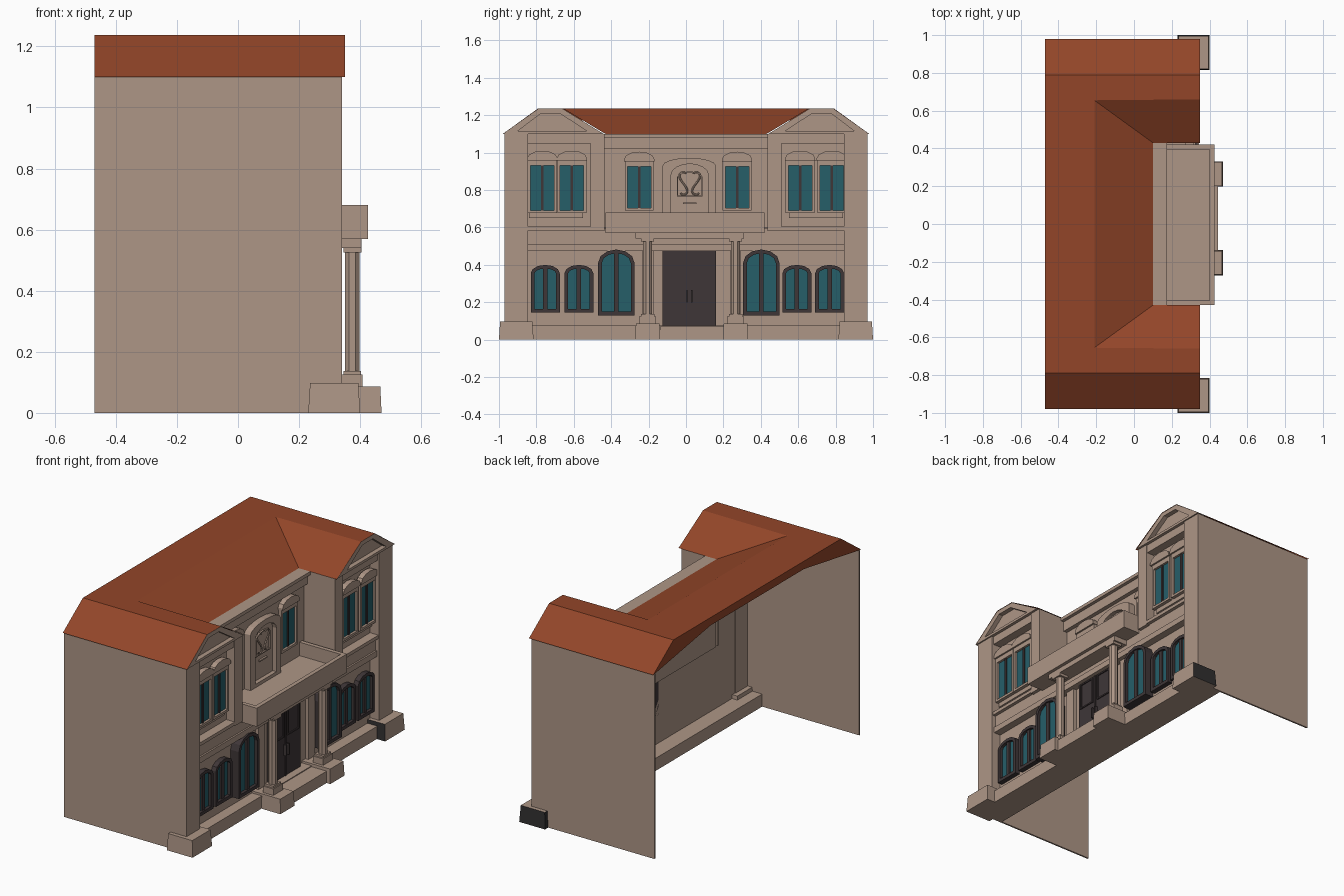
import bpy, bmesh, math

if "Cube" in bpy.data.objects:
    bpy.data.objects.remove(bpy.data.objects["Cube"])

def mat(name, col):
    m = bpy.data.materials.new(name)
    m.diffuse_color = (*col, 1)
    m.use_nodes = True
    m.node_tree.nodes["Principled BSDF"].inputs["Base Color"].default_value = m.diffuse_color
    return m

WALL = mat("tan_stone", (.42, .305, .24))
ROOF = mat("roof_red", (.29, .06, .022))
GLASS = mat("teal_glass", (.019, .112, .141))
DARK = mat("dark_wood", (.049, .037, .039))
SHADE = mat("charcoal_stone", (.03, .028, .029))

def make(name, verts, faces, m):
    me = bpy.data.meshes.new(name)
    me.from_pydata(verts, [], faces)
    bm = bmesh.new()
    bm.from_mesh(me)
    bmesh.ops.recalc_face_normals(bm, faces=bm.faces)
    bm.to_mesh(me)
    bm.free()
    me.materials.append(m)
    ob = bpy.data.objects.new(name, me)
    bpy.context.collection.objects.link(ob)
    return ob

def prism(name, pts, x0, x1, m=WALL):
    """Facade outline (y, z) pushed out from x0 to x1."""
    n = len(pts)
    v = [(x, y, z) for x in (x0, x1) for y, z in pts]
    f = [list(range(n)), list(range(n, 2 * n))]
    f += [(i, (i + 1) % n, n + (i + 1) % n, n + i) for i in range(n)]
    return make(name, v, f, m)

def ring(name, outer, inner, x0, x1, m=WALL):
    """Frame between two facade outlines."""
    n = len(outer)
    v = [(x, y, z) for x in (x0, x1) for loop in (outer, inner) for y, z in loop]
    f = []
    for i in range(n):
        j = (i + 1) % n
        for a, b in ((0, n), (2 * n, 3 * n), (0, 2 * n), (n, 3 * n)):
            f.append((a + i, a + j, b + j, b + i))
    return make(name, v, f, m)

def rect(y0, y1, z0, z1):
    return [(y0, z0), (y1, z0), (y1, z1), (y0, z1)]

def box(name, x0, x1, y0, y1, z0, z1, m=WALL):
    return prism(name, rect(y0, y1, z0, z1), x0, x1, m)

def arch(y0, y1, z0, spring, top, n=6):
    c, w = (y0 + y1) / 2, (y1 - y0) / 2
    return [(y0, z0), (y1, z0)] + [(c + w * math.cos(math.pi * i / n),
            spring + (top - spring) * math.sin(math.pi * i / n)) for i in range(n + 1)]

def taper(name, x0, x1, y0, y1, z1, d):
    """Plinth block, a little narrower at the top."""
    v = [(x0, y0, 0), (x1, y0, 0), (x1, y1, 0), (x0, y1, 0),
         (x0 + d, y0 + d, z1), (x1 - d, y0 + d, z1), (x1 - d, y1 - d, z1), (x0 + d, y1 - d, z1)]
    return make(name, v, [(0, 1, 2, 3), (4, 5, 6, 7), (0, 1, 5, 4), (1, 2, 6, 5), (2, 3, 7, 6), (3, 0, 4, 7)], WALL)

# Roof sheet: flat crown, outer and inner wing slopes, centre slope, back fascia
B, F = -.47, .35
rv, rf = [], []
def rface(*p):
    rf.append(list(range(len(rv), len(rv) + len(p))))
    rv.extend(p)
for s in (-1, 1):
    rface((B, s * .98, 1.1), (F, s * .98, 1.1), (F, s * .79, 1.237), (B, s * .79, 1.237))
    rface((B, s * .79, 1.237), (F, s * .79, 1.237), (F, s * .66, 1.237), (-.21, s * .655, 1.237), (B, s * .655, 1.237))
    rface((-.21, s * .655, 1.237), (F, s * .66, 1.237), (F, s * .43, 1.1), (.1, s * .43, 1.1))
    rface((B, s * .98, 1.1), (B, s * .79, 1.237), (B, s * .44, 1.237), (B, s * .44, 1.19))
rface((B, -.655, 1.237), (-.21, -.655, 1.237), (-.21, .655, 1.237), (B, .655, 1.237))
rface((-.21, -.655, 1.237), (.1, -.43, 1.1), (.1, .43, 1.1), (-.21, .655, 1.237))
rface((B, -.44, 1.19), (B, .44, 1.19), (B, .44, 1.237), (B, -.44, 1.237))
roof = make("roof", rv, rf, ROOF)
bm = bmesh.new()
bm.from_mesh(roof.data)
bmesh.ops.remove_doubles(bm, verts=bm.verts, dist=.001)
bmesh.ops.recalc_face_normals(bm, faces=bm.faces)
bm.to_mesh(roof.data)
bm.free()

# Ground floor wall, base and entablature
box("ground_wall", .27, .28, -.96, .965, 0, .6)
box("base", .17, .345, -.96, .965, 0, .075)
box("ground_cornice", .27, .325, -.86, .865, .475, .51)
box("ground_entablature", .27, .315, -.86, .865, .51, .595)

# Wings, built on both sides
for s in (-1, 1):
    side = "left" if s < 0 else "right"
    def R(a, b, z0, z1):
        return rect(*sorted((s * a, s * b)), z0, z1)
    prism(side + "_side_wall", R(.96, .97, 0, 1.1), -.47, .285)
    prism(side + "_corner_pilaster", R(.845, .97, 0, 1.1), .265, .34)
    prism(side + "_wing_wall", R(.44, .96, .595, 1.1), .27, .28)
    prism(side + "_inner_wall", R(.435, .45, .58, 1.1), .1, .335)
    prism(side + "_inner_pilaster", R(.435, .51, .58, 1.1), .27, .335)
    prism(side + "_sill", R(.5, .85, .585, .605), .27, .335)
    prism(side + "_upper_band", R(.5, .85, 1.05, 1.1), .27, .33)
    prism(side + "_window_panel", R(.55, .84, .65, .96), .27, .295)
    # Flat-topped gable with a sunken field
    g = [(s * y, z) for y, z in ((.98, 1.1), (.79, 1.235), (.66, 1.235), (.44, 1.1))]
    h = [(s * y, z) for y, z in ((.9, 1.115), (.775, 1.21), (.675, 1.21), (.53, 1.115))]
    ring(side + "_gable_trim", g, h, .31, .348)
    prism(side + "_gable_field", g, .295, .32)
    # Corner plinth
    p = taper(side + "_corner_plinth", .23, .4, *sorted((s * 1.0, s * .815)), .098, .006)
    if s > 0:
        p.data.materials.append(SHADE)
        for f in p.data.polygons:
            if abs(f.normal.y) > .8 or f.normal.x < -.8:
                f.material_index = 1

# Centre upper wall with cornice
box("centre_wall", .11, .13, -.44, .435, .57, 1.1)
box("centre_frieze", .1, .155, -.44, .435, 1.02, 1.08)
box("centre_cornice", .1, .175, -.44, .435, 1.08, 1.1)

# Balcony
box("balcony_floor", .12, .42, -.43, .42, .57, .6)
box("balcony_front", .4, .425, -.43, .42, .57, .68)
box("balcony_left", .12, .41, -.43, -.405, .57, .68)
box("balcony_right", .12, .41, .395, .42, .57, .68)
box("balcony_beam", .27, .405, -.27, .31, .54, .57)

# Columns
for y in (-.205, .265):
    taper("column_plinth", .27, .47, y - .067, y + .067, .087, .004)
    box("column_base", .34, .408, y - .045, y + .045, .085, .125)
    box("column_foot", .345, .402, y - .036, y + .036, .125, .137)
    bpy.ops.mesh.primitive_cylinder_add(vertices=8, radius=.026, depth=.42, location=(.374, y, .335),
                                        rotation=(0, 0, math.pi / 8))
    bpy.context.object.name = "column"
    bpy.context.object.data.materials.append(WALL)
    box("column_capital", .345, .405, y - .035, y + .035, .525, .545)
    box("wall_pilaster", .275, .3, y - .03, y + .03, .075, .54)
box("door_step", .27, .445, -.14, .2, 0, .07)

# Double door
box("door", .27, .3, -.125, .16, .075, .5, DARK)
box("door_seam", .3, .305, .014, .021, .075, .5, DARK)
for y0, y1 in ((-.11, .0), (.035, .145)):
    ring("door_panel_trim", rect(y0, y1, .31, .47), rect(y0 + .008, y1 - .008, .318, .462), .3, .306, DARK)
for y in (.002, .027):
    box("door_handle", .3, .318, y, y + .007, .2, .265, DARK)

# Arched ground floor windows
def ground_window(y0, y1, z0, spring, top, x1):
    t = .02
    ring("arched_frame", arch(y0, y1, z0, spring, top), arch(y0 + t, y1 - t, z0 + t, spring, top - t), .275, x1, DARK)
    prism("arched_glass", arch(y0 + .01, y1 - .01, z0 + .01, spring, top - .01), .275, x1 - .018, GLASS)
    c = (y0 + y1) / 2
    box("arched_mullion", .28, x1 - .008, c - .012, c + .012, z0 + .01, top - .012, DARK)

for y0, y1 in ((-.83, -.675), (-.65, -.495), (.515, .67), (.69, .845)):
    ground_window(y0, y1, .145, .355, .4, .31)
for y0, y1 in ((-.47, -.275), (.305, .5)):
    ground_window(y0, y1, .13, .41, .482, .335)

# Upper windows with curved hoods
def upper_window(c, x, z0=.69, z1=.93):
    w = .063
    ring("upper_frame", rect(c - w - .014, c + w + .014, z0 - .014, z1 + .03), rect(c - w, c + w, z0, z1), x, x + .022)
    box("upper_glass", x, x + .008, c - w, c + w, z0, z1, GLASS)
    box("upper_mullion", x, x + .014, c - .007, c + .007, z0, z1, DARK)
    prism("window_hood", arch(c - w - .018, c + w + .018, z1 + .028, z1 + .04, z1 + .08), x, x + .032)

for c in (-.768, -.61, .61, .78):
    upper_window(c, .293)
for c in (-.25, .273):
    upper_window(c, .128, .705, .925)

# Central crest niche with scrollwork
ring("niche_panel", arch(-.125, .16, .6, .93, .972, 8), arch(-.08, .12, .62, .88, .94, 8), .125, .17)
prism("niche_back", arch(-.09, .13, .61, .88, .945, 8), .125, .145)
for s in (-1, 1):
    cu = bpy.data.curves.new("scrollwork", 'CURVE')
    cu.dimensions = '3D'
    cu.bevel_depth, cu.bevel_resolution = .005, 0
    sp = cu.splines.new('POLY')
    N = 16
    sp.points.add(N)
    for i in range(N + 1):
        # S-shaped double curl
        u = i / N * 2 - 1
        a = u * 4.2
        sp.points[i].co = (.152, .02 + s * (.034 + .024 * math.sin(a) * (1 - .3 * abs(u))), .835 + .06 * math.sin(u * 2.1), 1)
    cu.materials.append(WALL)
    bpy.context.collection.objects.link(bpy.data.objects.new("scrollwork", cu))
ring("shield_rim", arch(-.048, .088, .765, .87, .9), arch(-.042, .082, .771, .868, .893), .14, .154)
box("crest_bar", .14, .156, -.015, .055, .726, .734)
